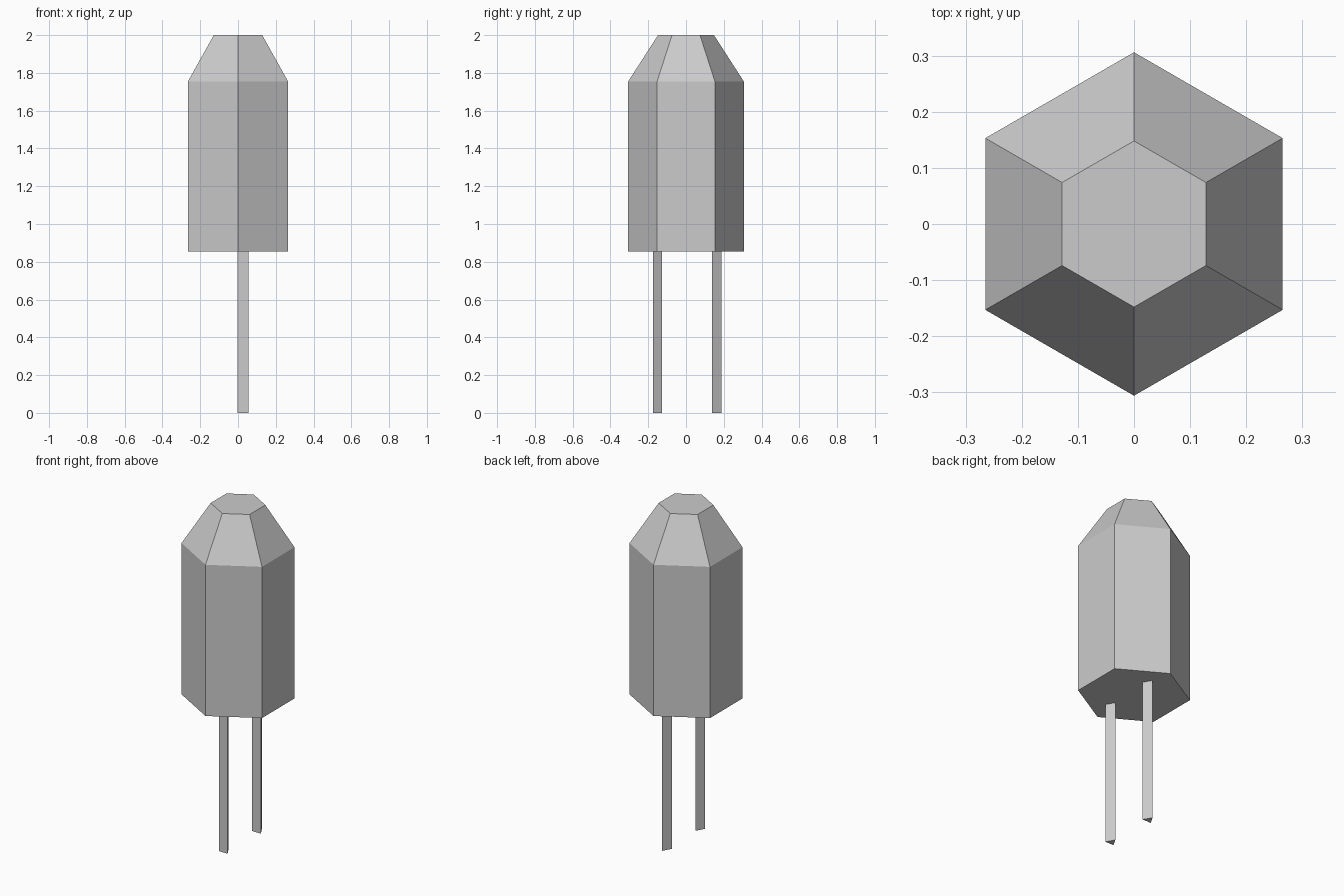
import bpy, bmesh
from math import sin, cos, tau

if "Cube" in bpy.data.objects:
    bpy.data.objects.remove(bpy.data.objects["Cube"])


def stacked_prism(name, sides, rings, x=0, y=0):
    """Closed flat-faced solid from (radius, height) rings, one corner facing +y."""
    bm = bmesh.new()
    loops = [[bm.verts.new((x + r * -sin(tau * i / sides), y + r * cos(tau * i / sides), z))
              for i in range(sides)] for r, z in rings]
    for low, high in zip(loops, loops[1:]):
        for i in range(sides):
            j = (i + 1) % sides
            bm.faces.new((low[i], low[j], high[j], high[i]))
    bm.faces.new(loops[0][::-1])
    bm.faces.new(loops[-1])
    bmesh.ops.recalc_face_normals(bm, faces=bm.faces)
    mesh = bpy.data.meshes.new(name)
    bm.to_mesh(mesh)
    bm.free()
    obj = bpy.data.objects.new(name, mesh)
    bpy.context.collection.objects.link(obj)
    return obj


# Hexagonal capsule with tapered top
stacked_prism("body", 6, [(0.306, 0.855), (0.306, 1.755), (0.148, 2.0)])

# Two three-sided wire leads
for name, y in (("front_lead", -0.159), ("back_lead", 0.154)):
    stacked_prism(name, 3, [(0.033, 0.0), (0.033, 0.86)], x=0.026, y=y)
